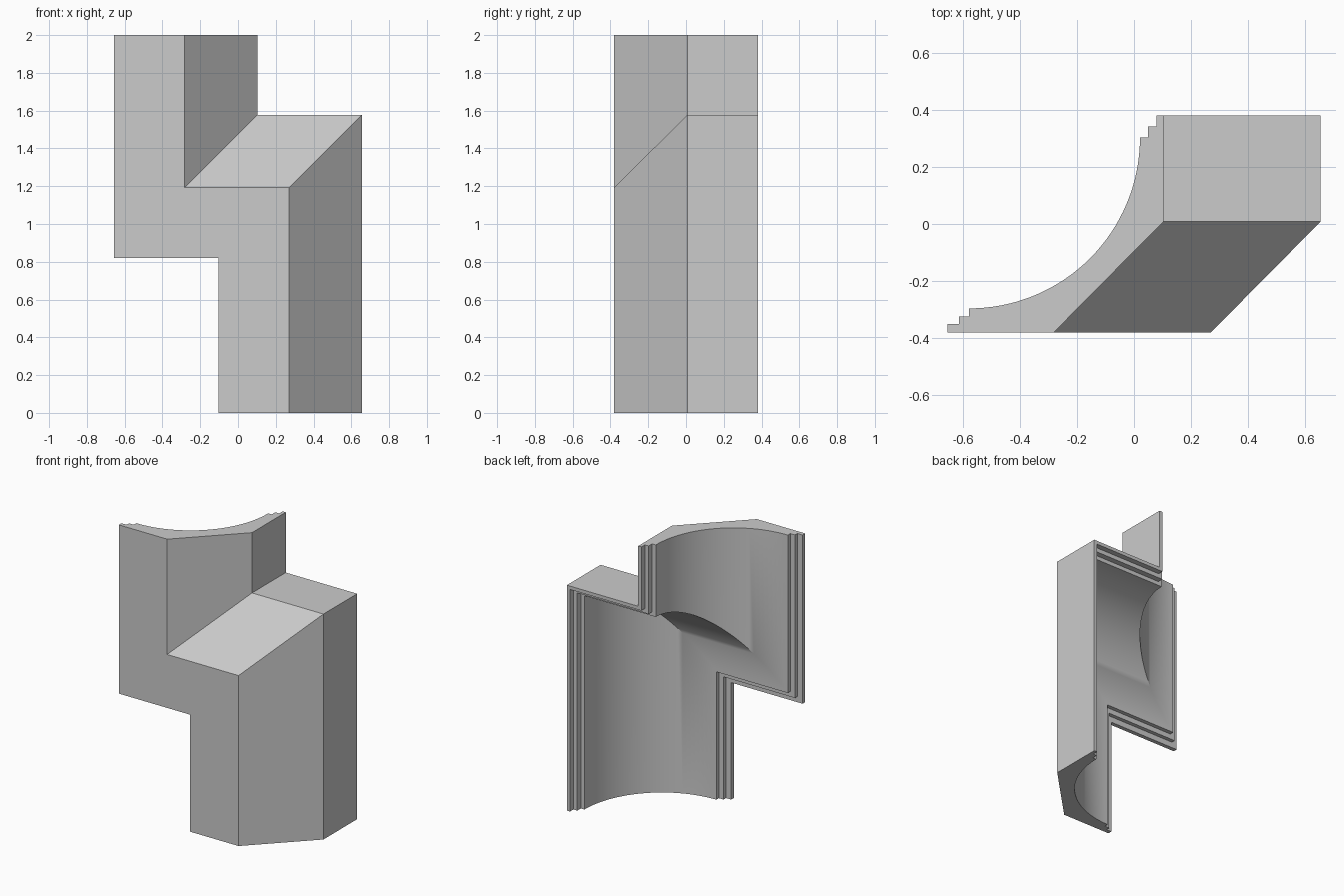
import bpy, bmesh, math

if "Cube" in bpy.data.objects:
    bpy.data.objects.remove(bpy.data.objects["Cube"])

SHIFT = 0.553     # sideways jog of the moulding
MITRE = 1.475     # 45 degree mitre plane: z = x + MITRE
HEIGHT = 2.0

# Cross-section: faceted outside, stepped lips, concave cove
front_lip = [(-0.58, -0.297), (-0.58, -0.325), (-0.616, -0.325),
             (-0.616, -0.352), (-0.656, -0.352), (-0.656, -0.381)]
outside = [(-0.282, -0.381), (0.103, 0.008), (0.103, 0.381)]
back_lip = [(0.079, 0.381), (0.079, 0.343), (0.049, 0.343),
            (0.049, 0.304), (0.021, 0.304)]
ARC_STEPS = 32
cove = []
for i in range(1, ARC_STEPS):
    a = -math.pi / 2 * i / ARC_STEPS
    cove.append((-0.58 + 0.601 * math.cos(a), 0.304 + 0.601 * math.sin(a)))
profile = front_lip + outside + back_lip + cove

# Sweep: top end, upper mitre, lower mitre, bottom end
bm = bmesh.new()
stations = [(0, lambda x: HEIGHT), (0, lambda x: x + MITRE),
            (SHIFT, lambda x: x + MITRE), (SHIFT, lambda x: 0.0)]
rings = [[bm.verts.new((x + dx, y, height(x))) for x, y in profile]
         for dx, height in stations]
n = len(profile)
for upper, lower in zip(rings, rings[1:]):
    for i in range(n):
        j = (i + 1) % n
        bm.faces.new((upper[i], lower[i], lower[j], upper[j]))

# End caps
bm.faces.new(rings[0])
bm.faces.new(rings[-1][::-1])
bmesh.ops.recalc_face_normals(bm, faces=bm.faces)

mesh = bpy.data.meshes.new("stepped_moulding")
bm.to_mesh(mesh)
bm.free()
moulding = bpy.data.objects.new("stepped_moulding", mesh)
bpy.context.collection.objects.link(moulding)

# Smooth cove, crisp edges elsewhere
bpy.context.view_layer.objects.active = moulding
moulding.select_set(True)
bpy.ops.object.shade_smooth_by_angle(angle=math.radians(30))
